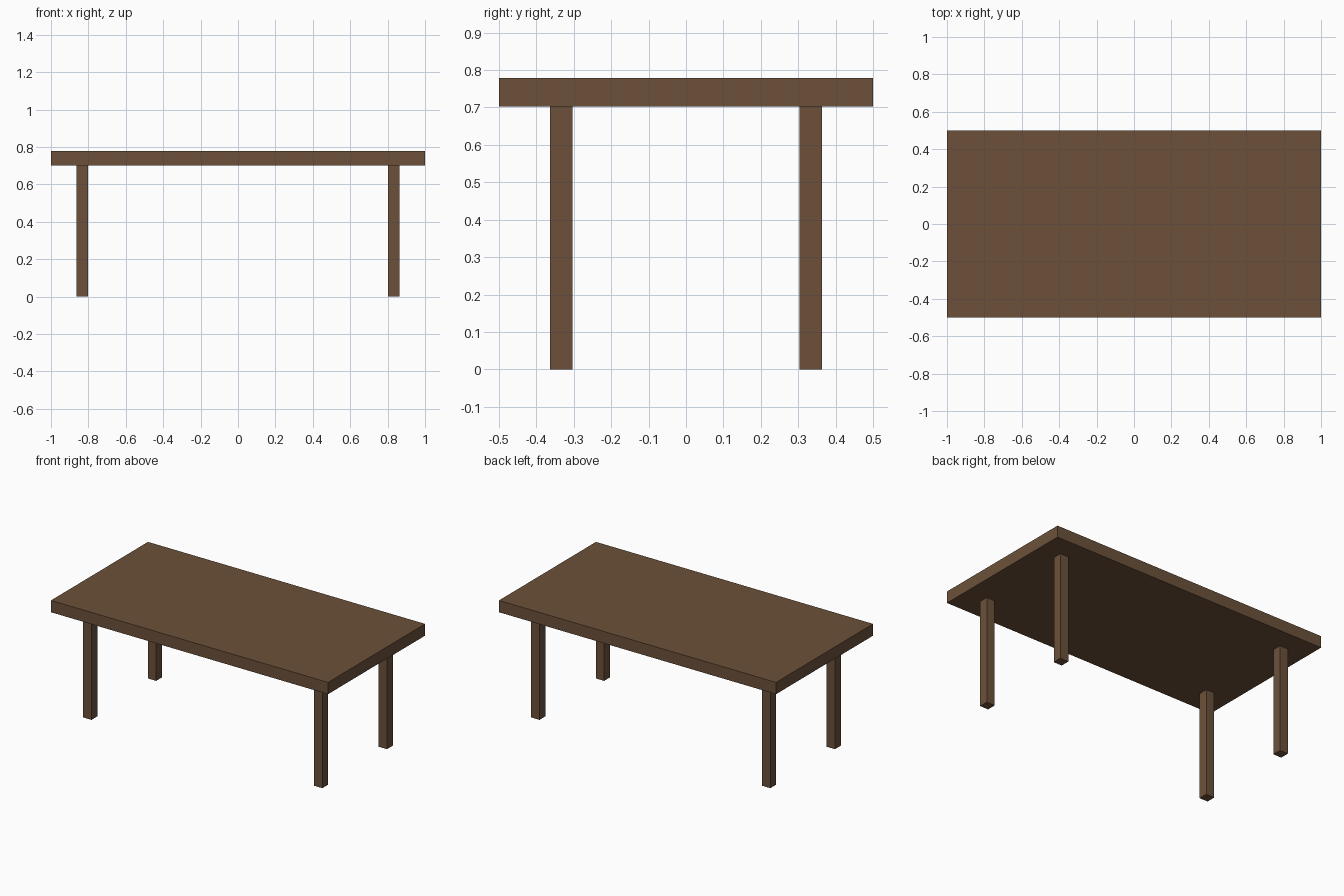
import bpy

if "Cube" in bpy.data.objects:
    bpy.data.objects.remove(bpy.data.objects["Cube"])

TOP_Z, HEIGHT = 0.702, 0.779
LEG_X, LEG_Y, LEG_W = 0.833, 0.333, 0.06

wood = bpy.data.materials.new("brown_wood")
wood.diffuse_color = (0.15, 0.082, 0.042, 1.0)
wood.use_nodes = True
wood.node_tree.nodes["Principled BSDF"].inputs["Base Color"].default_value = wood.diffuse_color


def box(name, centre, size):
    bpy.ops.mesh.primitive_cube_add(size=1, location=centre)
    obj = bpy.context.object
    obj.name = name
    obj.scale = size
    bpy.ops.object.transform_apply(location=False, rotation=False, scale=True)
    obj.data.materials.append(wood)
    return obj


# Table top
box("table_top", (0, 0, (TOP_Z + HEIGHT) / 2), (2, 1, HEIGHT - TOP_Z))

# Four square legs, ending at the underside of the top
for side, sx in (("left", -1), ("right", 1)):
    for end, sy in (("front", -1), ("back", 1)):
        box(f"{end}_{side}_leg", (sx * LEG_X, sy * LEG_Y, TOP_Z / 2),
            (LEG_W, LEG_W, TOP_Z))
